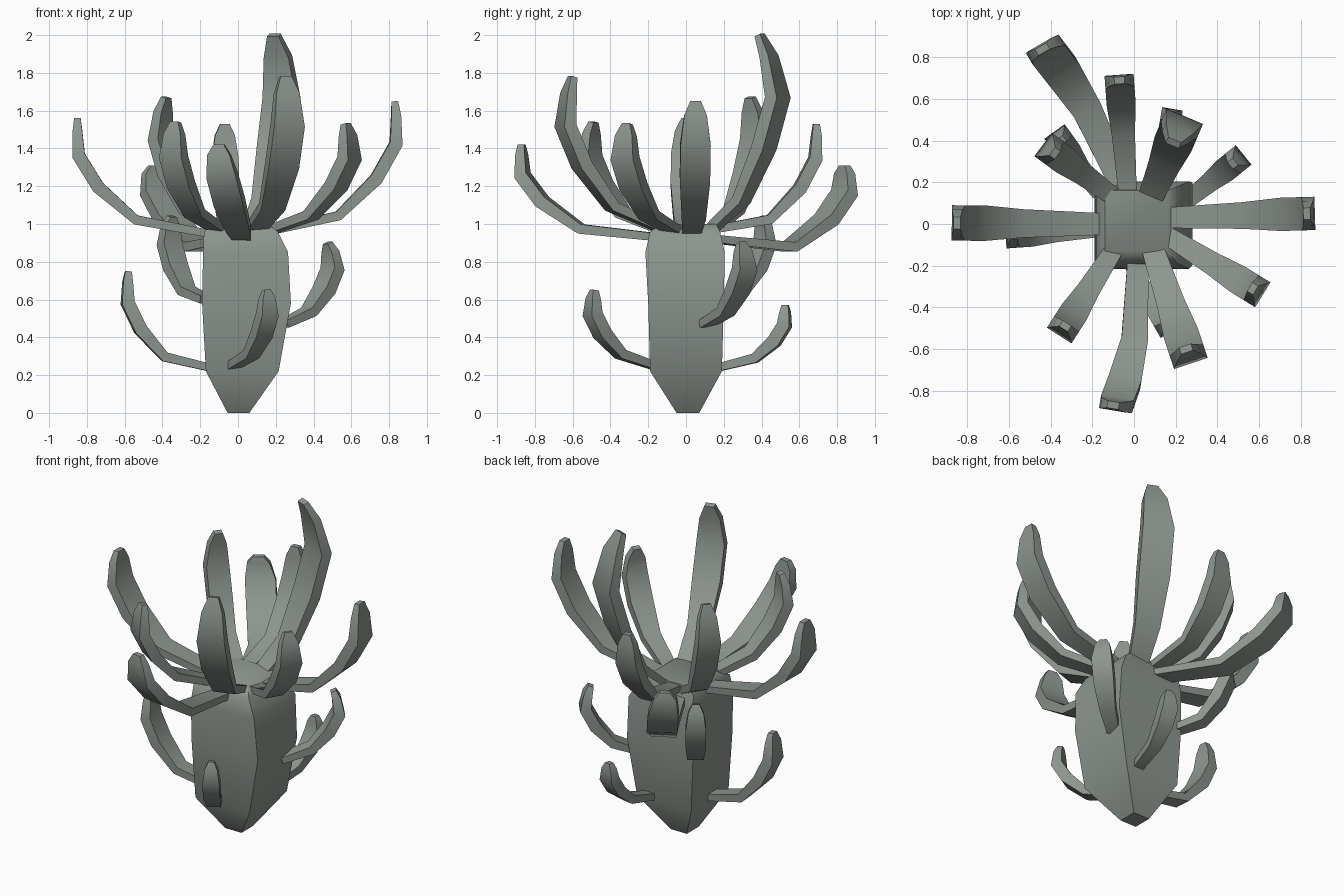
import bpy, bmesh, math
from mathutils import Vector

if "Cube" in bpy.data.objects:
    bpy.data.objects.remove(bpy.data.objects["Cube"])

mat = bpy.data.materials.new("grey green")
mat.diffuse_color = (0.27, 0.305, 0.275, 1)
mat.use_nodes = True
mat.node_tree.nodes["Principled BSDF"].inputs["Base Color"].default_value = mat.diffuse_color


def loft(name, rings):
    """Skin a list of four-point rings into a closed solid with sharp edges kept."""
    bm = bmesh.new()
    vs = [[bm.verts.new(p) for p in r] for r in rings]
    for a, b in zip(vs, vs[1:]):
        for i in range(4):
            j = (i + 1) % 4
            bm.faces.new((a[i], a[j], b[j], b[i]))
    bm.faces.new(vs[0][::-1])
    bm.faces.new(vs[-1])
    bmesh.ops.recalc_face_normals(bm, faces=bm.faces)
    me = bpy.data.meshes.new(name)
    bm.to_mesh(me)
    bm.free()
    me.materials.append(mat)
    me.shade_smooth()
    me.set_sharp_from_angle(angle=math.radians(45))
    ob = bpy.data.objects.new(name, me)
    bpy.context.collection.objects.link(ob)
    return ob


# Bulb: square section (z, x0, x1, y0, y1)
sections = [(0, -.055, .06, -.05, .07), (.22, -.17, .215, -.19, .19),
            (.58, -.19, .28, -.2, .2), (.85, -.185, .265, -.215, .205),
            (.96, -.18, .21, -.19, .18), (1.0, -.14, .16, -.13, .16)]
loft("bulb", [[(x0, y0, z), (x1, y0, z), (x1, y1, z), (x0, y1, z)]
              for z, x0, x1, y0, y1 in sections])

# Leaf profile: (outward fraction, height fraction, width, thickness)
PROFILE = [(0, 0, .62, .6), (.55, .15, .8, .75), (.84, .42, 1, 1),
           (.99, .68, 1, 1), (1.0, .89, .75, .75), (1, 1, .35, .5)]


def leaf(name, base, tip, width, curl=0, sag=0, bow=0):
    b, t = Vector(base), Vector(tip)
    flat = Vector((t.x - b.x, t.y - b.y, 0))
    out = flat.normalized()
    side = Vector((-out.y, out.x, 0))
    rise = t.z - b.z
    bulge = [0, curl * .2, curl * .65, curl, curl * .5, 0]
    drop = [0, sag, sag * .6, sag * .2, 0, 0]
    sway = [0, bow, bow * .7, bow * .3, 0, 0]
    path = [b + flat * (u + c) + side * s + Vector((0, 0, rise * v - d))
            for (u, v, _, _), c, d, s in zip(PROFILE, bulge, drop, sway)]
    rings = []
    for i, p in enumerate(path):
        tan = (path[min(i + 1, 5)] - path[max(i - 1, 0)]).normalized()
        nor = side.cross(tan).normalized()
        w = side * width * PROFILE[i][2] / 2
        h = nor * .068 * PROFILE[i][3] / 2
        rings.append([p - w - h, p + w - h, p + w + h, p - w + h])
    loft(name, rings)


# Crown leaves: base, tip, width, curl, sag, sideways bow
crown = [
    ((-.04, .15, .92), (-.44, .84, 1.31), .18, 0, .1, -.04),
    ((-.03, .14, .97), (-.07, .69, 1.53), .14, 0, .03),
    ((.08, .13, .97), (.19, .39, 2.0), .19, .38, 0),
    ((.16, .03, .96), (.83, .05, 1.65), .16, .02, .02),
    ((.15, -.05, .96), (.57, -.31, 1.53), .14, .06, 0),
    ((.09, -.12, .97), (.25, -.6, 1.78), .17, .09, 0),
    ((.02, -.15, .93), (-.1, -.87, 1.42), .16, 0, .03, .05),
    ((-.1, -.13, .97), (-.33, -.49, 1.54), .14, .06, 0),
    ((-.16, 0, .95), (-.85, .005, 1.56), .17, 0, .02),
    ((-.11, .14, .97), (-.38, .34, 1.67), .14, .12, 0),
]
for i, a in enumerate(crown):
    leaf(f"crown_leaf_{i + 1}", *a)

# Small leaves growing from the sides of the bulb
low = [
    ((.24, .1, .47), (.475, .29, .9), .12, .12, 0),
    ((-.15, -.02, .24), (-.58, -.05, .75), .13, .02, .02),
    ((-.03, -.17, .25), (.15, -.485, .65), .10, .04, 0),
    ((.12, .17, .24), (.18, .525, .57), .10, 0, 0),
    ((-.17, .15, .6), (-.35, .40, 1.04), .12, .08, .02),
]
for i, a in enumerate(low):
    leaf(f"lower_leaf_{i + 1}", *a)
